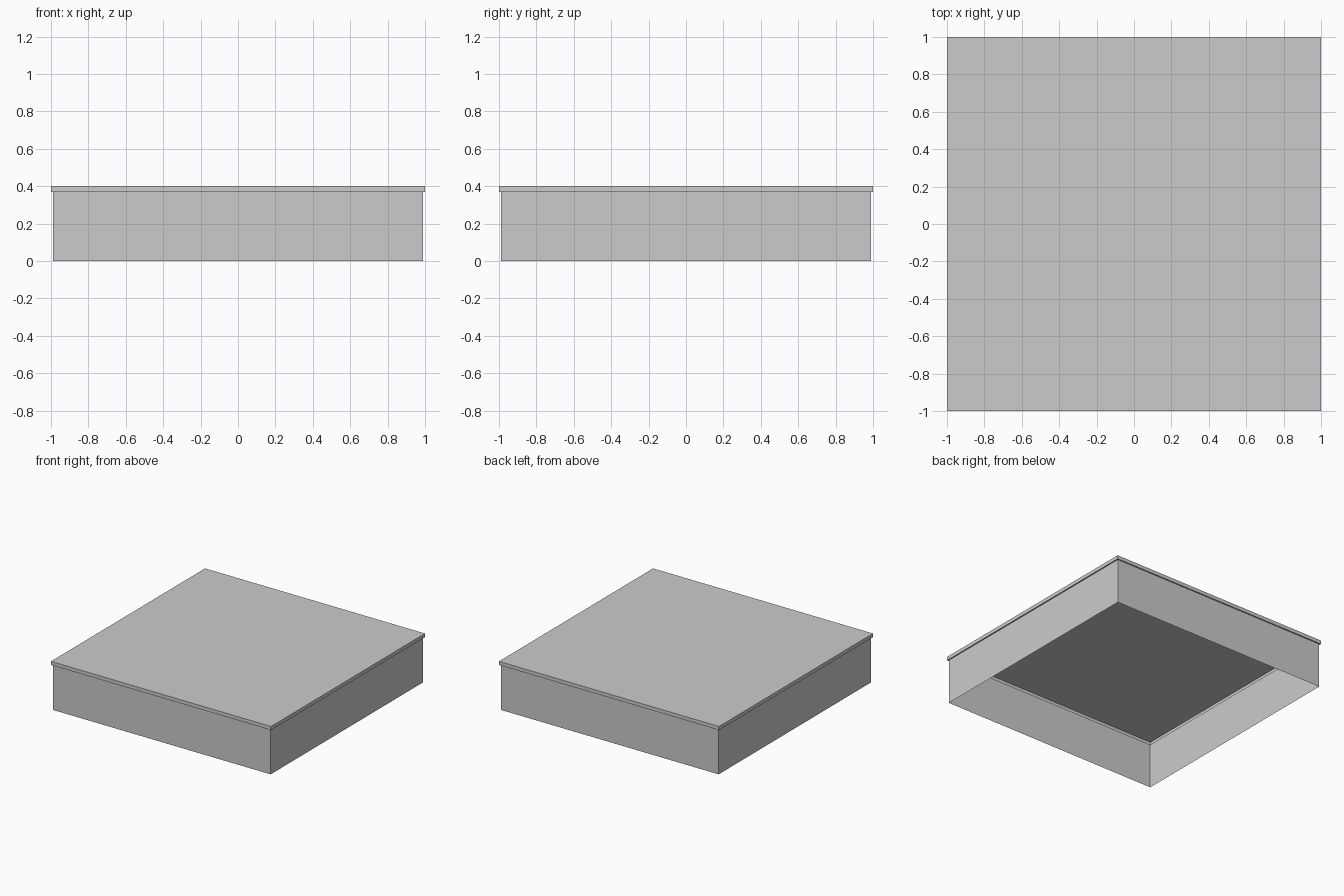
import bpy, bmesh

if "Cube" in bpy.data.objects:
    bpy.data.objects.remove(bpy.data.objects["Cube"])

# Square cross-section rings, bottom to top: (half width, height)
PROFILE = [(0.99, 0.0), (0.99, 0.37), (1.0, 0.37), (1.0, 0.40)]
CORNERS = [(-1, -1), (1, -1), (1, 1), (-1, 1)]

bm = bmesh.new()
rings = [[bm.verts.new((x * w, y * w, z)) for x, y in CORNERS] for w, z in PROFILE]

# Side walls, overhanging lip and rim as one thin shell, open underneath
for low, high in zip(rings, rings[1:]):
    for i in range(4):
        j = (i + 1) % 4
        bm.faces.new((low[i], low[j], high[j], high[i]))

# Flat top panel
bm.faces.new(rings[-1])

mesh = bpy.data.meshes.new("box_lid")
bm.to_mesh(mesh)
bm.free()
lid = bpy.data.objects.new("box_lid", mesh)
bpy.context.collection.objects.link(lid)
